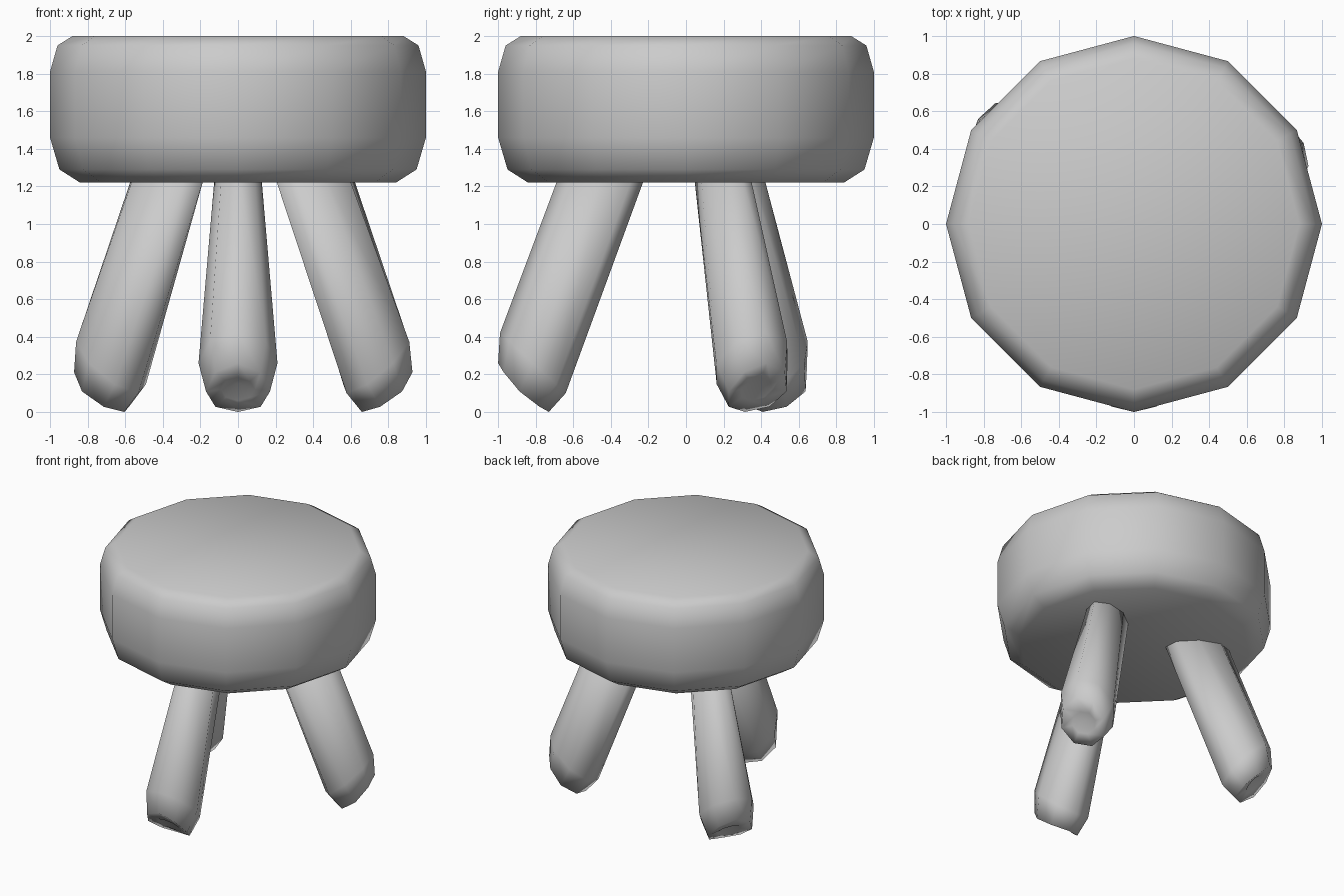
import bpy, bmesh
from math import sin, cos, radians, pi

if "Cube" in bpy.data.objects:
    bpy.data.objects.remove(bpy.data.objects["Cube"])


def loft(name, rings, tip=None):
    """Skin equal-length rings of points, closing both ends."""
    bm = bmesh.new()
    loops = [[bm.verts.new(p) for p in ring] for ring in rings]
    n = len(loops[0])
    for a, b in zip(loops, loops[1:]):
        for i in range(n):
            j = (i + 1) % n
            bm.faces.new((a[i], a[j], b[j], b[i]))
    bm.faces.new(loops[0])
    if tip:
        t = bm.verts.new(tip)
        for i in range(n):
            bm.faces.new((loops[-1][i], loops[-1][(i + 1) % n], t))
    else:
        bm.faces.new(loops[-1])
    bmesh.ops.recalc_face_normals(bm, faces=bm.faces)
    for f in bm.faces:
        f.smooth = True
    mesh = bpy.data.meshes.new(name)
    bm.to_mesh(mesh)
    bm.free()
    obj = bpy.data.objects.new(name, mesh)
    bpy.context.collection.objects.link(obj)
    return obj


# Seat: twelve-sided cushion with softened rims
seat_profile = [(0.84, 1.22), (0.95, 1.29), (1.0, 1.46),
                (1.0, 1.81), (0.96, 1.95), (0.88, 2.0)]
loft("seat", [[(r * cos(i * pi / 6), r * sin(i * pi / 6), z) for i in range(12)]
              for r, z in seat_profile])

# Leg rings: centre (out, z), outward half-axis (out, z), side half-width, side bulge
leg_rings = [
    ((0.43, 1.30), (0.23, 0.0), 0.12, 0.0),
    ((0.815, 0.26), (0.175, 0.16), 0.21, 0.0),
    ((0.865, 0.13), (0.135, 0.13), 0.17, 0.03),
    ((0.87, 0.12), (0.06, 0.06), 0.09, 0.0),
]


def leg_ring(centre, half, width, bulge, sides=8):
    pts = []
    for i in range(sides):
        t = 2 * pi * i / sides
        push = bulge * sin(t) ** 2
        pts.append((centre[0] + half[0] * cos(t) + push * 0.7,
                    width * sin(t),
                    centre[1] + half[1] * cos(t) - push * 0.7))
    return pts


# Three splayed legs with dimpled feet
for name, angle in (("front_leg", -90), ("right_leg", 25.5), ("left_leg", 146)):
    leg = loft(name, [leg_ring(*r) for r in leg_rings], tip=(0.85, 0, 0.15))
    leg.rotation_euler.z = radians(angle)
